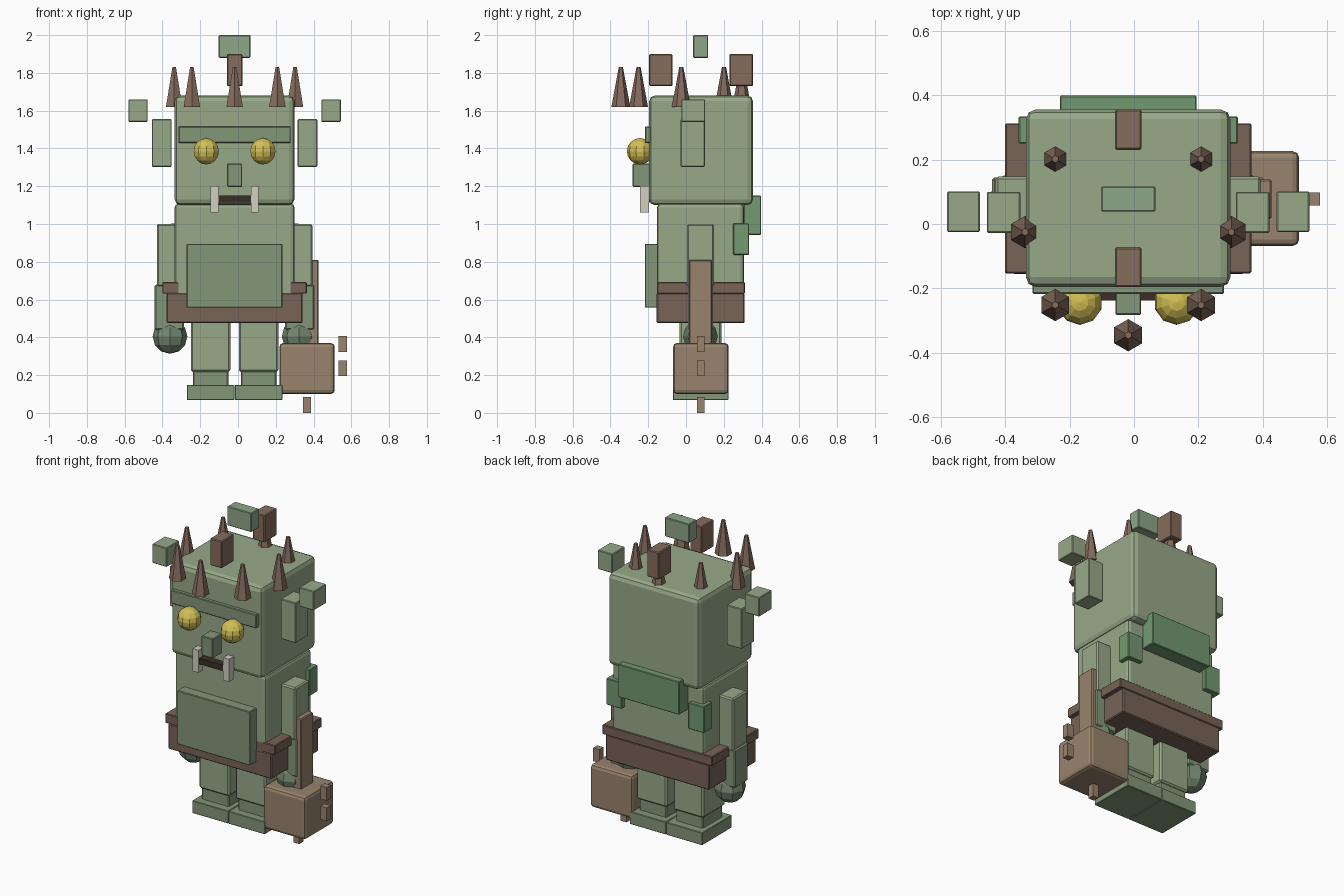
import bpy, math

CX = -0.018  # symmetry plane of the figure


def mat(name, rgb):
    m = bpy.data.materials.new(name)
    m.diffuse_color = (*rgb, 1)
    return m


SKIN = mat("skin", (0.31, 0.40, 0.25))
DARK = mat("dark_skin", (0.23, 0.31, 0.19))
HAND = mat("hand_skin", (0.17, 0.24, 0.16))
MOSS = mat("moss", (0.17, 0.32, 0.17))
TUFT = mat("tuft_green", (0.27, 0.39, 0.25))
BELT = mat("leather", (0.19, 0.125, 0.095))
HORN = mat("horn", (0.24, 0.15, 0.11))
WOOD = mat("wood", (0.32, 0.23, 0.155))
BONE = mat("bone", (0.65, 0.62, 0.53))
GOLD = mat("eye_yellow", (0.65, 0.52, 0.09))
MAW = mat("mouth_dark", (0.045, 0.027, 0.02))


def finish(name, m):
    ob = bpy.context.object
    ob.name = name
    ob.data.materials.append(m)
    return ob


def box(name, x, y, z, m, bevel=0.0, seg=1):
    """Box from (min, max) ranges on each axis."""
    c = [(r[0] + r[1]) / 2 for r in (x, y, z)]
    bpy.ops.mesh.primitive_cube_add(size=1, location=c)
    ob = finish(name, m)
    s = [r[1] - r[0] for r in (x, y, z)]
    for v in ob.data.vertices:
        v.co = [a * b for a, b in zip(v.co, s)]
    if bevel:
        b = ob.modifiers.new("bevel", "BEVEL")
        b.width, b.segments = bevel, seg
    return ob


def pair(name, x, y, z, m, bevel=0.0):
    """Box on the left plus its mirror image about the symmetry plane."""
    box("left_" + name, x, y, z, m, bevel)
    box("right_" + name, (2 * CX - x[1], 2 * CX - x[0]), y, z, m, bevel)


def ball_pair(name, dx, y, z, r, seg, rings, m):
    for side, s in (("left_", -1), ("right_", 1)):
        bpy.ops.mesh.primitive_uv_sphere_add(segments=seg, ring_count=rings, radius=r,
                                             location=(CX + s * dx, y, z))
        finish(side + name, m)


# Head and body
box("head", (-0.335, 0.299), (-0.195, 0.355), (1.10, 1.68), SKIN, 0.03, 2)
box("body", (-0.335, 0.299), (-0.153, 0.307), (0.56, 1.108), SKIN, 0.02, 2)
box("belly_plate", (-0.272, 0.235), (-0.218, -0.14), (0.557, 0.895), DARK, 0.004)

# Belt and its rim
box("belt", (-0.378, 0.342), (-0.155, 0.31), (0.475, 0.635), BELT, 0.006)
box("belt_rim", (-0.40, 0.364), (-0.153, 0.312), (0.632, 0.692), BELT, 0.004)

# Face
box("brow", (-0.315, 0.279), (-0.217, -0.15), (1.43, 1.515), DARK, 0.004)
ball_pair("eye", 0.15, -0.243, 1.385, 0.07, 10, 8, GOLD)
box("nose", (-0.058, 0.022), (-0.282, -0.17), (1.197, 1.32), DARK, 0.004)
box("mouth", (-0.144, 0.108), (-0.238, -0.19), (1.113, 1.15), MAW)
pair("tusk", (-0.145, -0.104), (-0.244, -0.197), (1.06, 1.202), BONE)

# Ears with floating tips
pair("ear", (-0.456, -0.352), (-0.028, 0.1), (1.303, 1.555), SKIN, 0.004)
pair("ear_tip", (-0.58, -0.478), (-0.025, 0.101), (1.54, 1.66), SKIN, 0.004)

# Ring of eight crown spikes
for i in range(8):
    a = math.pi / 4 * i
    r = 0.32
    bpy.ops.mesh.primitive_cone_add(vertices=6, radius1=0.05, radius2=0.011, depth=0.21,
                                    location=(CX + r * math.sin(a), -0.025 - r * math.cos(a), 1.725))
    finish(f"crown_spike_{i + 1}", HORN)

# Blocks above the head
box("front_crest", (-0.059, 0.023), (-0.195, -0.072), (1.73, 1.9), HORN, 0.005)
box("rear_crest", (-0.059, 0.023), (0.23, 0.355), (1.73, 1.9), HORN, 0.005)
box("top_tuft", (-0.102, 0.066), (0.038, 0.117), (1.88, 2.0), TUFT, 0.004)

# Back pads
box("back_pad", (-0.23, 0.194), (0.305, 0.398), (0.943, 1.15), MOSS, 0.004)
pair("side_pad", (-0.358, -0.25), (0.249, 0.334), (0.837, 1.003), MOSS, 0.004)

# Arms
pair("upper_arm", (-0.43, -0.30), (0.006, 0.147), (0.67, 1.0), SKIN, 0.008)
pair("forearm", (-0.441, -0.285), (0.01, 0.144), (0.44, 0.68), DARK, 0.008)
ball_pair("hand", 0.342, 0.076, 0.405, 0.092, 8, 6, HAND)

# Legs
pair("thigh", (-0.25, -0.04), (-0.034, 0.188), (0.217, 0.5), SKIN, 0.01)
pair("shin", (-0.239, -0.051), (-0.02, 0.174), (0.13, 0.225), DARK, 0.006)
pair("foot", (-0.271, -0.019), (-0.07, 0.225), (0.068, 0.147), DARK, 0.003)

# Club with floating studs
box("club_handle", (0.307, 0.427), (0.016, 0.138), (0.35, 0.81), WOOD, 0.005)
box("club_head", (0.219, 0.512), (-0.068, 0.226), (0.10, 0.37), WOOD, 0.02, 2)
for i, z in enumerate((0.195, 0.323)):
    box(f"club_side_stud_{i + 1}", (0.533, 0.577), (0.057, 0.098), (z, z + 0.083), WOOD)
box("club_bottom_stud", (0.345, 0.386), (0.057, 0.098), (0.0, 0.083), WOOD)
